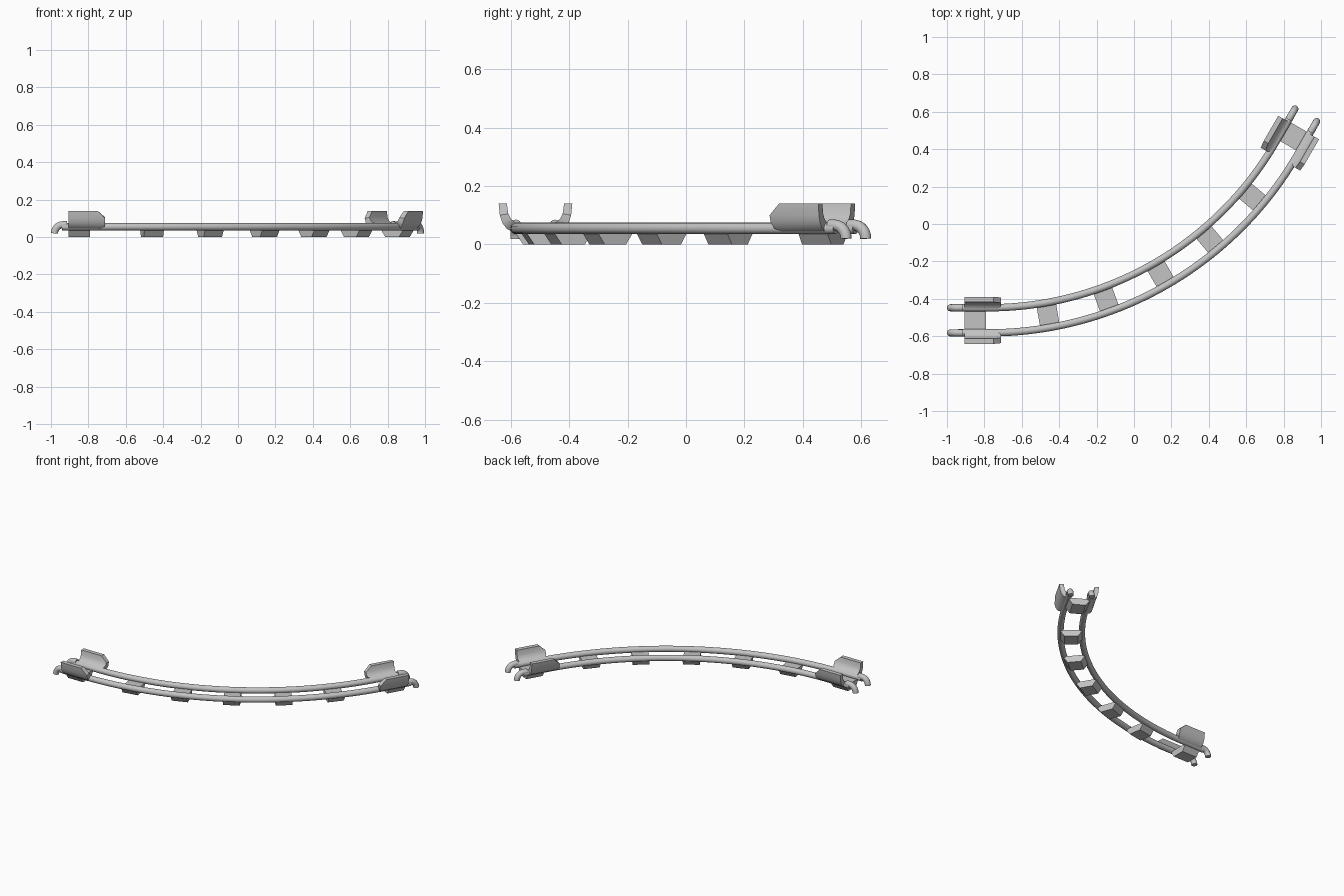
import bpy, bmesh
from math import sin, cos, pi, radians
from mathutils import Matrix, Vector

if "Cube" in bpy.data.objects:
    bpy.data.objects.remove(bpy.data.objects["Cube"])

grey = bpy.data.materials.new("light_grey")
grey.use_nodes = True
colour = (0.55, 0.55, 0.55, 1)
grey.diffuse_color = colour
grey.node_tree.nodes["Principled BSDF"].inputs["Base Color"].default_value = colour

# Track layout: short straight, sixty degree bend, short straight
RADIUS, STRAIGHT, GAUGE, RAIL_Z = 1.845, 0.22, 0.067, 0.055
START = Vector((-1, -0.515, 0))
BEND = radians(60)


def frame(origin, along, across):
    m = Matrix.Identity(4)
    m.col[0] = (*along, 0, 0)
    m.col[1] = (*across, 0, 0)
    m.col[3] = (*origin[:2], 0, 1)
    return m


def bend_point(a, offset=0, z=0):
    r = RADIUS - offset
    return START + Vector((STRAIGHT + r * sin(a), RADIUS - r * cos(a), z))


def bend_frame(a):
    return frame(bend_point(a), (cos(a), sin(a)), (-sin(a), cos(a)))


def finish(ob):
    ob.data.materials.clear()
    ob.data.materials.append(grey)
    bpy.ops.object.select_all(action='DESELECT')
    ob.select_set(True)
    bpy.context.view_layer.objects.active = ob
    bpy.ops.object.shade_smooth_by_angle(angle=radians(40))


def loft(name, matrix, near, far):
    """Join two matching loops; caps are strips between the loop's two halves."""
    bm = bmesh.new()
    a, b = ([bm.verts.new(matrix @ Vector(p)) for p in loop] for loop in (near, far))
    n = len(a)
    for i in range(n):
        j = (i + 1) % n
        bm.faces.new((a[i], a[j], b[j], b[i]))
    for loop in (a, b):
        for i in range(n // 2 - 1):
            bm.faces.new((loop[i], loop[i + 1], loop[n - 2 - i], loop[n - 1 - i]))
    bmesh.ops.recalc_face_normals(bm, faces=bm.faces)
    mesh = bpy.data.meshes.new(name)
    bm.to_mesh(mesh)
    bm.free()
    ob = bpy.data.objects.new(name, mesh)
    bpy.context.collection.objects.link(ob)
    finish(ob)


def tube(name, pts, thickness):
    """Round bar along a path."""
    curve = bpy.data.curves.new(name, 'CURVE')
    curve.dimensions = '3D'
    curve.bevel_depth = thickness / 2
    curve.bevel_resolution = 6
    curve.use_fill_caps = True
    spline = curve.splines.new('POLY')
    spline.points.add(len(pts) - 1)
    for p, co in zip(spline.points, pts):
        p.co = (*co, 1)
    ob = bpy.data.objects.new(name, curve)
    bpy.context.collection.objects.link(ob)
    bpy.ops.object.select_all(action='DESELECT')
    ob.select_set(True)
    bpy.context.view_layer.objects.active = ob
    bpy.ops.object.convert(target='MESH')
    finish(bpy.context.object)


def rail(name, offset):
    lead = 0.06
    pts = [START + Vector((lead, offset, RAIL_Z))]
    pts += [bend_point(BEND * i / 48, offset, RAIL_Z) for i in range(49)]
    pts.append(pts[-1] + Vector((cos(BEND), sin(BEND), 0)) * (STRAIGHT - lead))
    tube(name, pts, 0.039)


def sleeper(name, matrix, t, length):
    profile = [(-0.073, 0.045), (-0.042, 0), (0.042, 0), (0.073, 0.045)]
    loops = [[(t + s * length / 2, n, z) for n, z in profile] for s in (-1, 1)]
    loft(name, matrix, *loops)


def side_plate(name, matrix, side):
    # Outer offset, inner offset, outer height, inner height, far end of each row
    rows = [(0.126, 0.098, 0.14, 0.14, 0.25), (0.122, 0.093, 0.1, 0.105, 0.29),
            (0.114, 0.084, 0.075, 0.088, 0.29), (0.1, 0.072, 0.055, 0.078, 0.285),
            (0.08, 0.06, 0.043, 0.072, 0.265)]
    loop = [(r[0], r[2], r[4]) for r in rows] + [(r[1], r[3], r[4]) for r in rows[::-1]]
    loft(name, matrix, [(0.095, side * n, z) for n, z, e in loop],
         [(e, side * n, z) for n, z, e in loop])


def hook(name, matrix, side):
    bend, base, offset = 0.046, 0.02, side * GAUGE
    arc = [pi / 2 * i / 10 for i in range(11)]
    pts = [(0.065 - bend * cos(a), offset, base + bend * sin(a)) for a in arc]
    pts.append((0.085, offset, base + bend))
    tube(name, [matrix @ Vector(p) for p in pts], 0.038)


# Rails
rail("inner_rail", GAUGE)
rail("outer_rail", -GAUGE)

# Sleepers around the bend
for k in range(1, 6):
    sleeper(f"sleeper_{k}", bend_frame(BEND * k / 6), 0, 0.105)

# End sleepers, flared side plates and connector hooks
d, n = Vector((cos(BEND), sin(BEND))), (-sin(BEND), cos(BEND))
tip = bend_point(BEND).xy + d * STRAIGHT
ends = {"first": frame(START, (1, 0), (0, 1)), "last": frame(tip, -d, n)}
for end, m in ends.items():
    sleeper(end + "_end_sleeper", m, 0.15, 0.115)
    for label, side in (("inner", 1), ("outer", -1)):
        side_plate(f"{end}_{label}_side_plate", m, side)
        hook(f"{end}_{label}_hook", m, side)
